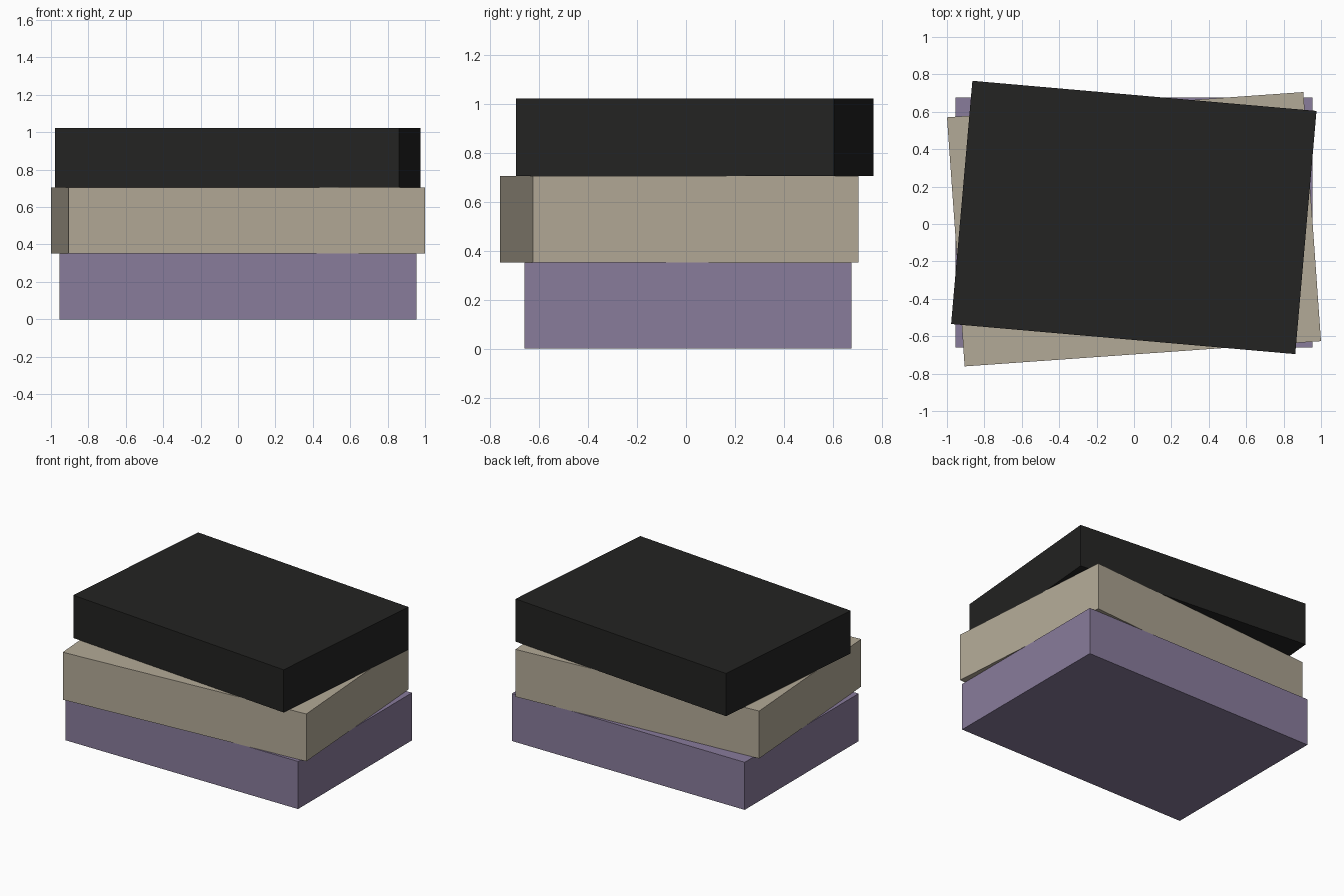
import bpy
from math import radians

if "Cube" in bpy.data.objects:
    bpy.data.objects.remove(bpy.data.objects["Cube"])


def slab(name, size, centre, z0, z1, angle, color):
    bpy.ops.mesh.primitive_cube_add(size=1)
    ob = bpy.context.object
    ob.name = name
    ob.location = (centre[0], centre[1], (z0 + z1) / 2)
    ob.rotation_euler = (0, 0, radians(angle))
    ob.scale = (size[0], size[1], z1 - z0)
    mat = bpy.data.materials.new(name + "_color")
    mat.diffuse_color = (*color, 1)
    mat.use_nodes = True
    mat.node_tree.nodes["Principled BSDF"].inputs["Base Color"].default_value = mat.diffuse_color
    ob.data.materials.append(mat)


# Stack of three slabs, each turned a little
slab("bottom_slab", (1.91, 1.335), (0, 0.008), 0, 0.353, 0, (0.25, 0.2, 0.33))
slab("middle_slab", (1.91, 1.335), (0, -0.028), 0.353, 0.705, 4.05, (0.45, 0.40, 0.31))
slab("top_slab", (1.847, 1.305), (-0.001, 0.035), 0.705, 1.022, -5.0, (0.017, 0.017, 0.016))
